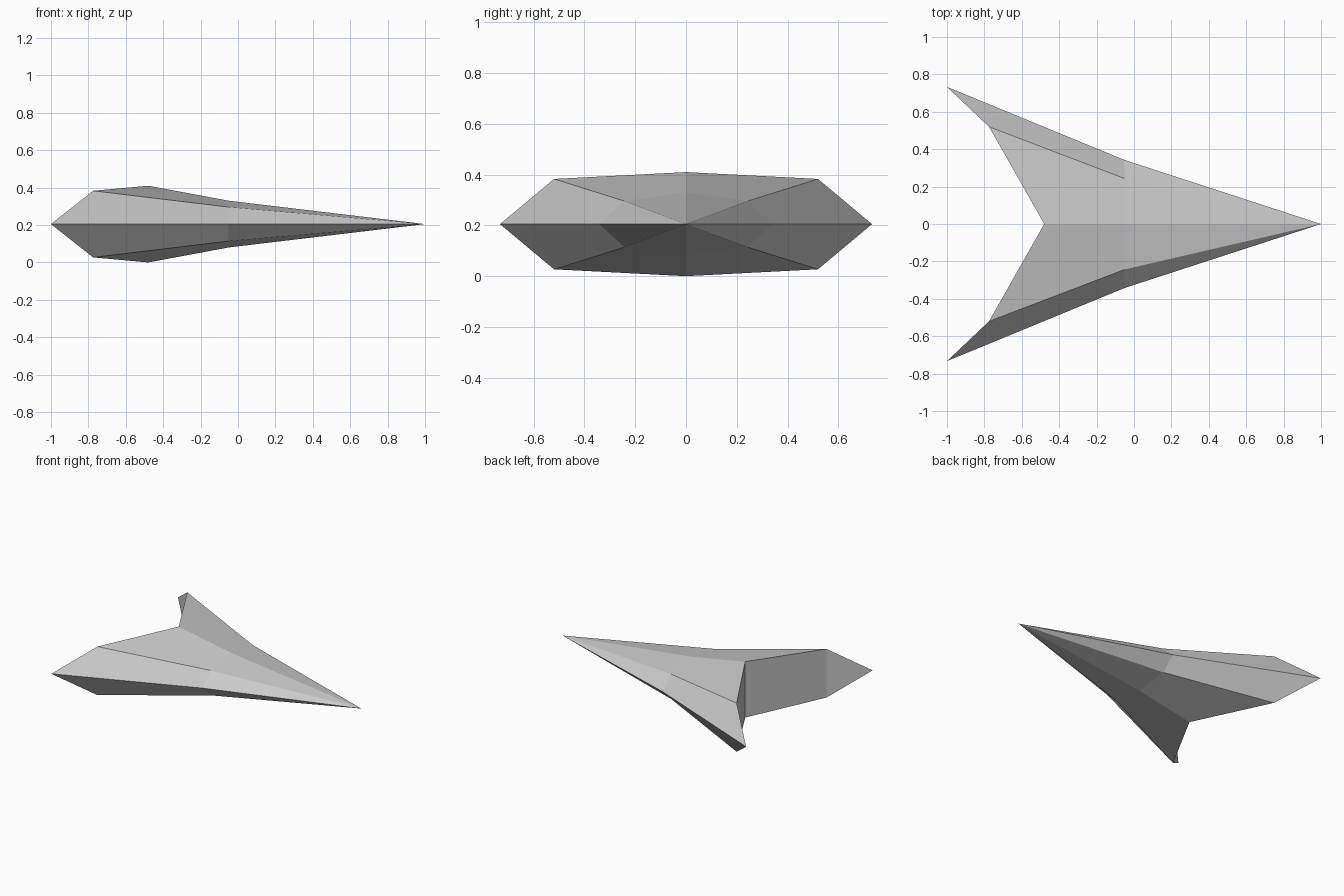
import bpy
import bmesh

cube = bpy.data.objects.get("Cube")
if cube:
    bpy.data.objects.remove(cube, do_unlink=True)

MID_Z = 0.205


def make_material(name, value):
    mat = bpy.data.materials.new(name)
    mat.use_nodes = True
    colour = (value, value, value, 1)
    mat.diffuse_color = colour
    mat.node_tree.nodes["Principled BSDF"].inputs["Base Color"].default_value = colour
    return mat


def section(bm, edge, ridge, spine):
    """Closed eight-point ring from (x, half width, half height) of three points."""
    def vert(p, side, up):
        return bm.verts.new((p[0], side * p[1], MID_Z + up * p[2]))
    return [vert(edge, 1, 0), vert(ridge, 1, 1), vert(spine, 0, 1), vert(ridge, -1, 1),
            vert(edge, -1, 0), vert(ridge, -1, -1), vert(spine, 0, -1), vert(ridge, 1, -1)]


bm = bmesh.new()
nose = bm.verts.new((1, 0, MID_Z))
waist = section(bm, (-0.05, 0.342, 0), (-0.05, 0.243, 0.091), (-0.05, 0, 0.125))
tail = section(bm, (-1, 0.733, 0), (-0.775, 0.52, 0.178), (-0.48, 0, 0.205))

# Pointed nose and swept wings
for i in range(8):
    j = (i + 1) % 8
    bm.faces.new((nose, waist[i], waist[j]))
    bm.faces.new((waist[i], tail[i], tail[j], waist[j]))

# Notched rear walls and wing tips
for edge, top, bottom in ((0, 1, 7), (4, 3, 5)):
    bm.faces.new((tail[edge], tail[top], tail[bottom]))
    bm.faces.new((tail[top], tail[2], tail[6], tail[bottom]))

bmesh.ops.recalc_face_normals(bm, faces=bm.faces[:])
mesh = bpy.data.meshes.new("swept_hull")
bm.to_mesh(mesh)
bm.free()
mesh.materials.append(make_material("light grey", 0.6))
hull = bpy.data.objects.new("swept_hull", mesh)
bpy.context.collection.objects.link(hull)
